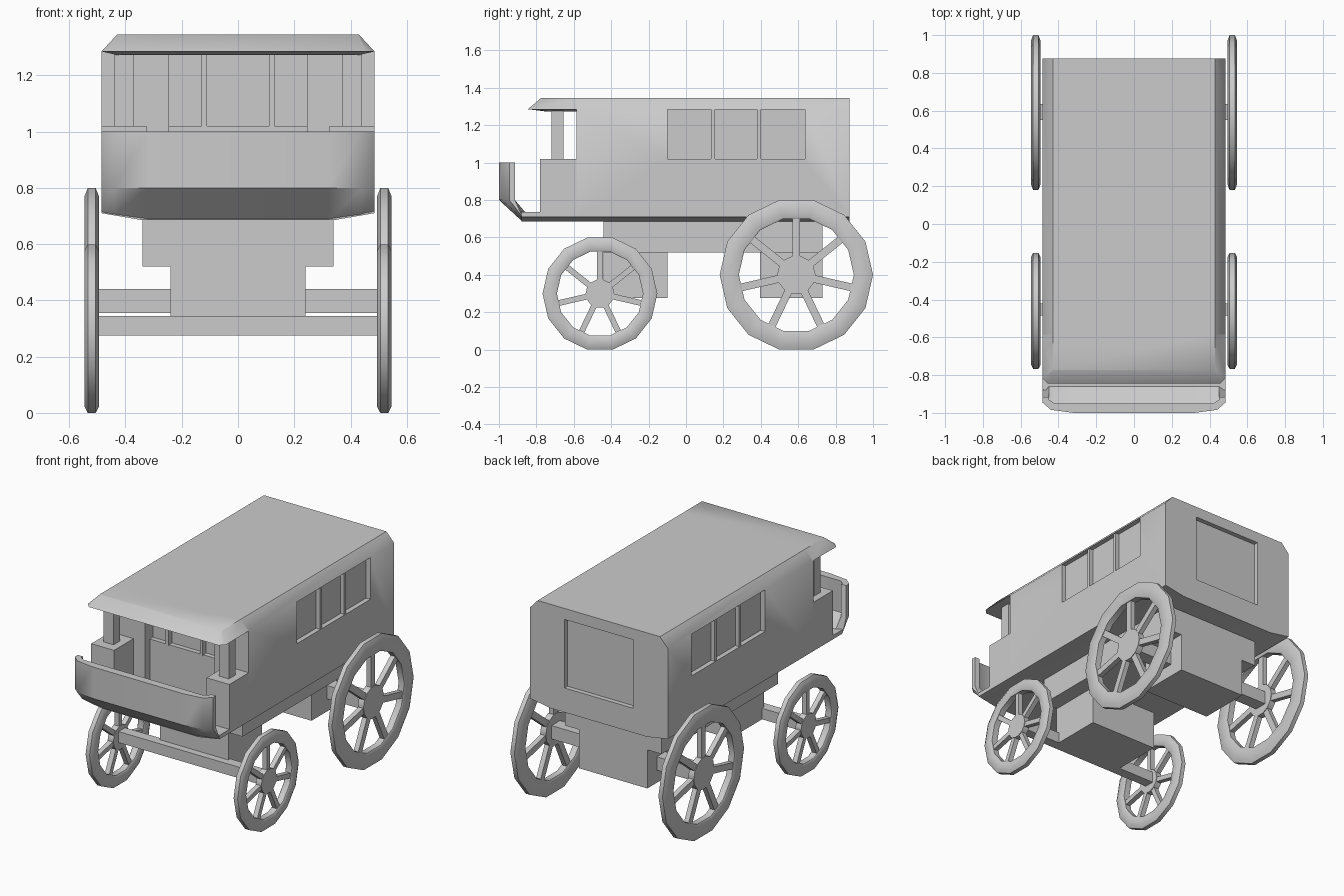
import bpy, bmesh
from math import sin, cos, pi, radians

if "Cube" in bpy.data.objects:
    bpy.data.objects.remove(bpy.data.objects["Cube"])


def finish(name, bm, smooth=True):
    bmesh.ops.recalc_face_normals(bm, faces=bm.faces)
    me = bpy.data.meshes.new(name)
    bm.to_mesh(me)
    bm.free()
    ob = bpy.data.objects.new(name, me)
    bpy.context.collection.objects.link(ob)
    if smooth:
        bpy.ops.object.select_all(action='DESELECT')
        ob.select_set(True)
        bpy.context.view_layer.objects.active = ob
        bpy.ops.object.shade_smooth_by_angle(angle=radians(44))
    return ob


def loft(bm, rings, cyclic=False):
    """Bridge closed rings of equal length; cap the ends unless cyclic."""
    vs = [[bm.verts.new(p) for p in r] for r in rings]
    n = len(vs[0])
    pairs = list(zip(vs, vs[1:])) + ([(vs[-1], vs[0])] if cyclic else [])
    for a, b in pairs:
        for i in range(n):
            j = (i + 1) % n
            bm.faces.new((a[i], a[j], b[j], b[i]))
    if not cyclic:
        bm.faces.new(vs[0])
        bm.faces.new(vs[-1])


def box(name, x0, x1, y0, y1, z0, z1):
    bm = bmesh.new()
    loft(bm, [[(x0, y0, z), (x1, y0, z), (x1, y1, z), (x0, y1, z)] for z in (z0, z1)])
    return finish(name, bm, False)


def prism_y(name, half, y0, y1):
    """Extrude a half section (x, z), mirrored about x = 0, along y."""
    sec = half + [(-x, z) for x, z in reversed(half)]
    bm = bmesh.new()
    loft(bm, [[(x, y, z) for x, z in sec] for y in (y0, y1)])
    return finish(name, bm)


def cut(ob, *dims):
    cutter = box("cutter", *dims)
    cutter.hide_render = True
    m = ob.modifiers.new("cut", 'BOOLEAN')
    m.operation, m.solver, m.object = 'DIFFERENCE', 'EXACT', cutter
    bpy.context.view_layer.objects.active = ob
    bpy.ops.object.modifier_apply(modifier=m.name)
    bpy.data.objects.remove(cutter)


# Cabin with recessed windows, front alcove and rear door
cabin = prism_y("cabin", [(.34, .685), (.485, .71), (.485, 1.285), (.43, 1.345)], -.585, .875)
cut(cabin, -.245, .245, -.7, -.535, .735, 1.285)
cut(cabin, -.24, .24, .845, 1, .84, 1.275)
cut(cabin, -.245, .245, -.6, -.505, 1.02, 1.284)
for s in (-1, 1):
    xs = sorted((s * .455, s * .6))
    cut(cabin, *xs, -.1, .635, 1.02, 1.285)
    xs = sorted((s * .45, s * .48))
    for y in (.145, .39):
        box("side_window_bar", *xs, y - .01, y + .01, 1.015, 1.29)
    x = s * .12
    box("front_window_bar", x - .01, x + .01, -.54, -.5, 1.015, 1.29)

# Driver's floor
prism_y("driver_floor", [(.34, .685), (.485, .71), (.485, .735)], -.88, -.56)

# Armrest blocks and canopy posts
for s in (-1, 1):
    box("armrest", *sorted((s * .325, s * .485)), -.78, -.58, .72, 1.02)
    box("canopy_post", *sorted((s * .37, s * .44)), -.72, -.655, 1.0, 1.29)

# Canopy over the driver
def canopy_ring(x, y, c, z):
    return [(-x, -.58, z), (-x, y + c, z), (c - x, y, z), (x - c, y, z), (x, y + c, z), (x, -.58, z)]

bm = bmesh.new()
loft(bm, [canopy_ring(.43, -.74, .02, 1.272), canopy_ring(.485, -.845, .03, 1.285),
          canopy_ring(.43, -.775, .004, 1.345)])
finish("canopy", bm)

# Curved dashboard with wrapped ends and sloping foot
half = [(.485, -.915, .45, -.915, .71), (.485, -.945, .45, -.93, .71),
        (.44, -.984, .42, -.95, .702), (.32, -1, .31, -.95, .685)]
path = half + [(-a, b, -c, d, e) for a, b, c, d, e in reversed(half)]
bm = bmesh.new()
loft(bm, [[(ox, oy, 1), (ox, oy, .8), (ox, -.875, zb),
           (ix, -.86, .735), (ix, iy, .8), (ix, iy, 1)] for ox, oy, ix, iy, zb in path])
finish("dashboard", bm)

# Undercarriage blocks and axles
box("chassis", -.34, .34, -.44, .73, .52, .7)
box("front_axle_block", -.24, .24, -.44, -.1, .275, .53)
box("rear_axle_block", -.24, .24, .395, .73, .275, .53)
box("front_axle", -.51, .51, -.485, -.42, .275, .345)
box("rear_axle", -.51, .51, .55, .635, .355, .44)


# Fourteen-sided wheels with seven spokes
def wheel(name, x, y, R):
    zc = R * cos(pi / 14)
    bm = bmesh.new()
    n = 14

    def at(r, a, dx):
        return (x + dx, y + r * sin(a), zc + r * cos(a))

    prof = [(1, -.014), (1, .014), (.93, .025), (.77, .025), (.75, .02),
            (.75, -.02), (.77, -.025), (.93, -.025)]
    angs = [2 * pi * (i + .5) / n for i in range(n)]
    loft(bm, [[at(r * R, a, d) for r, d in prof] for a in angs], True)
    loft(bm, [[at(.25 * R, a, d) for a in angs] for d in (-.02, .02)])
    w = .05 * R
    for i in range(7):
        a = 2 * pi * i / 7
        rings = []
        for r in (.2 * R, .78 * R):
            rings.append([(x + d, y + r * sin(a) + t * cos(a), zc + r * cos(a) - t * sin(a))
                          for d, t in ((-.016, -w), (.016, -w), (.016, w), (-.016, w))])
        loft(bm, rings)
    finish(name, bm)


for s, side in ((-1, "left"), (1, "right")):
    wheel("front_wheel_" + side, s * .52, -.46, .307)
    wheel("rear_wheel_" + side, s * .52, .59, .41)
